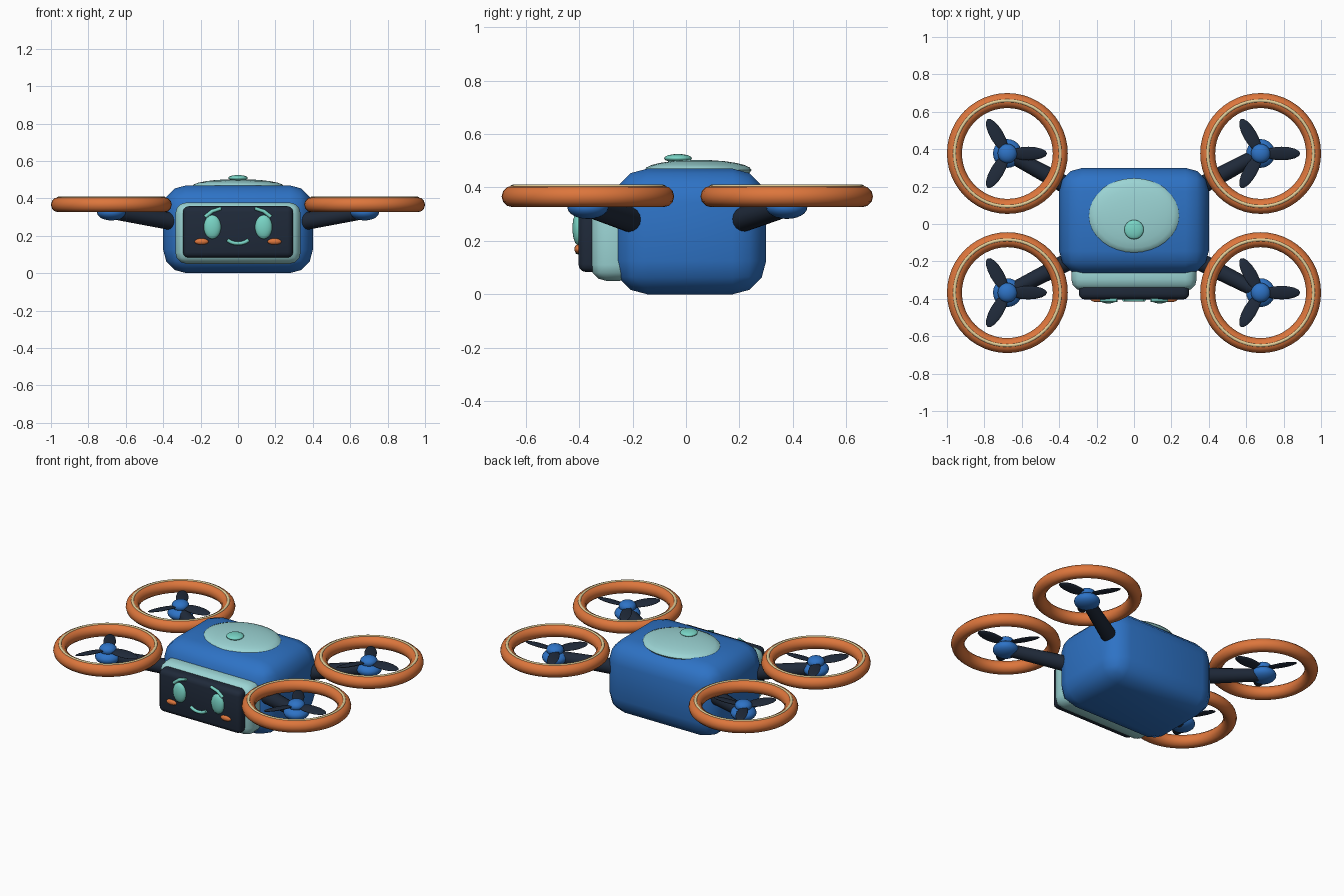
import bpy, bmesh, math
from mathutils import Vector, Matrix

cube = bpy.data.objects.get("Cube")
if cube:
    bpy.data.objects.remove(cube, do_unlink=True)


def material(name, rgb):
    m = bpy.data.materials.new(name)
    m.use_nodes = True
    color = (*rgb, 1)
    m.diffuse_color = color
    m.node_tree.nodes["Principled BSDF"].inputs["Base Color"].default_value = color
    return m


BLUE = material("body blue", (0.027, 0.17, 0.56))
PALE = material("pale aqua", (0.33, 0.66, 0.66))
MINT = material("bright mint", (0.19, 0.66, 0.56))
DARK = material("dark navy", (0.014, 0.023, 0.042))
ORANGE = material("guard orange", (0.72, 0.18, 0.045))
CREAM = material("stripe cream", (0.76, 0.62, 0.32))


def finish(name, mat, angle=50):
    ob = bpy.context.object
    ob.name = name
    ob.data.materials.clear()
    ob.data.materials.append(mat)
    bpy.ops.object.shade_smooth_by_angle(angle=math.radians(angle))
    return ob


def rounded_box(name, mat, low, high, radius, segments=3):
    low, high = Vector(low), Vector(high)
    bpy.ops.mesh.primitive_cube_add(size=1, location=(low + high) / 2)
    mesh = bpy.context.object.data
    bm = bmesh.new()
    bm.from_mesh(mesh)
    bmesh.ops.scale(bm, vec=high - low, verts=bm.verts)
    bmesh.ops.bevel(bm, geom=bm.edges[:], offset=radius, segments=segments,
                    profile=0.5, affect='EDGES')
    bm.to_mesh(mesh)
    bm.free()
    return finish(name, mat)


def ellipsoid(name, mat, center, radii, segments=24, rings=12):
    bpy.ops.mesh.primitive_uv_sphere_add(segments=segments, ring_count=rings,
                                         radius=1, location=center)
    bpy.context.object.data.transform(Matrix.Diagonal((*radii, 1)))
    return finish(name, mat)


def torus(name, mat, center, major, minor, sides):
    bpy.ops.mesh.primitive_torus_add(location=center, major_radius=major,
                                     minor_radius=minor, major_segments=48,
                                     minor_segments=sides)
    return finish(name, mat)


def rod(name, mat, start, end, r1, r2):
    start, end = Vector(start), Vector(end)
    axis = end - start
    bpy.ops.mesh.primitive_cone_add(vertices=16, radius1=r1, radius2=r2,
                                    depth=axis.length, location=(start + end) / 2)
    bpy.context.object.rotation_euler = axis.to_track_quat('Z', 'Y').to_euler()
    return finish(name, mat)


def tube(name, mat, points, radius):
    curve = bpy.data.curves.new(name, 'CURVE')
    curve.dimensions = '3D'
    curve.bevel_depth = radius
    curve.bevel_resolution = 2
    curve.use_fill_caps = True
    spline = curve.splines.new('POLY')
    spline.points.add(len(points) - 1)
    for p, co in zip(spline.points, points):
        p.co = (*co, 1)
    ob = bpy.data.objects.new(name, curve)
    bpy.context.collection.objects.link(ob)
    bpy.ops.object.select_all(action='DESELECT')
    ob.select_set(True)
    bpy.context.view_layer.objects.active = ob
    bpy.ops.object.convert(target='MESH')
    return finish(name, mat)


# Body, face frame and screen
rounded_box("body", BLUE, (-0.4, -0.27, 0), (0.4, 0.3, 0.47), 0.125)
rounded_box("face_frame", PALE, (-0.335, -0.357, 0.05), (0.335, -0.19, 0.378), 0.06)
rounded_box("face_screen", DARK, (-0.295, -0.403, 0.083), (0.295, -0.31, 0.358), 0.03)

# Top hatch and button
ellipsoid("top_hatch", PALE, (0, 0.045, 0.465), (0.245, 0.2, 0.038), 32)
ellipsoid("top_button", MINT, (0, -0.03, 0.509), (0.052, 0.052, 0.016))

# Face details
for s, side in ((1, "left"), (-1, "right")):
    ellipsoid(side + "_eye", MINT, (s * 0.137, -0.403, 0.247), (0.046, 0.022, 0.064))
    ellipsoid(side + "_cheek", ORANGE, (s * 0.195, -0.403, 0.169), (0.037, 0.015, 0.017))
    tube(side + "_brow", MINT, [(s * 0.176, -0.407, 0.301), (s * 0.138, -0.407, 0.331),
                                (s * 0.09, -0.407, 0.347)], 0.01)
smile = [math.radians(a) for a in range(-60, 61, 10)]
tube("mouth", MINT, [(0.065 * math.sin(a), -0.405, 0.199 - 0.04 * math.cos(a))
                     for a in smile], 0.01)

# Four rotors: arm, motor, blades, cap and guard ring
for sx, side in ((1, "left"), (-1, "right")):
    for sy, end in ((1, "back"), (-1, "front")):
        tag = f"{end}_{side}_"
        x, y = sx * 0.677, 0.005 + sy * 0.372
        rod(tag + "arm", DARK, (sx * 0.34, sy * 0.195, 0.275), (x, y, 0.328), 0.048, 0.038)
        ellipsoid(tag + "motor", BLUE, (x, y, 0.325), (0.077, 0.077, 0.043))
        ellipsoid(tag + "rotor_cap", BLUE, (x, y, 0.372), (0.052, 0.052, 0.034))
        for i in range(3):
            turn = math.tau * i / 3
            blade = ellipsoid(f"{tag}blade_{i + 1}", DARK, (x, y, 0.37),
                              (0.1, 0.037, 0.009), 16, 8)
            blade.data.transform(Matrix.Translation((0.112, 0, 0))
                                 @ Matrix.Rotation(math.radians(12), 4, 'X'))
            blade.rotation_euler.z = turn
        torus(tag + "guard_ring", ORANGE, (x, y, 0.366), 0.283, 0.04, 12)
        torus(tag + "guard_stripe", CREAM, (x, y, 0.401), 0.283, 0.009, 8)
